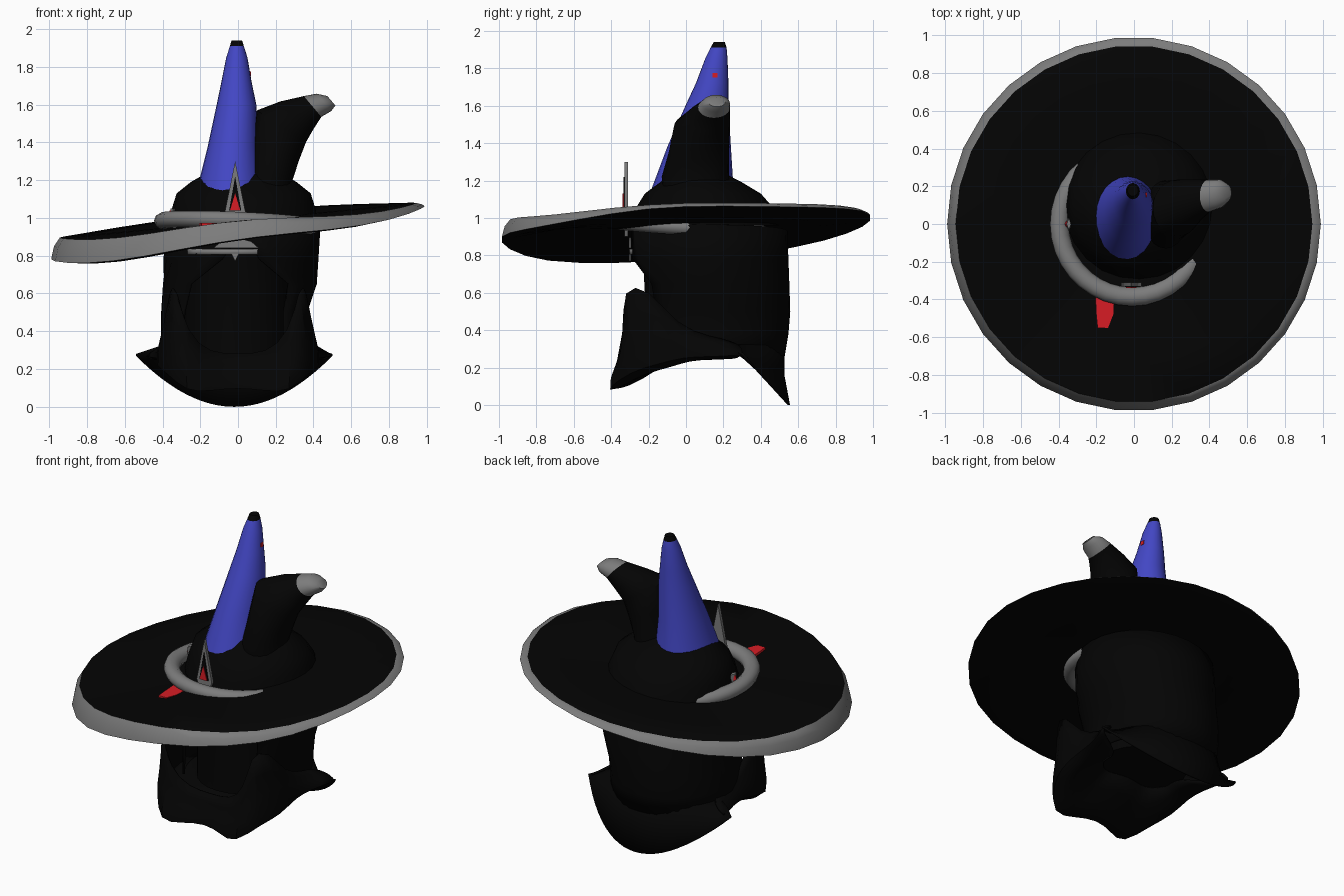
import bpy, math
from math import sin, cos, pi, radians
from mathutils import Vector, Matrix

if "Cube" in bpy.data.objects:
    bpy.data.objects.remove(bpy.data.objects["Cube"])


def mat(name, r, g, b):
    m = bpy.data.materials.new(name)
    m.diffuse_color = (r, g, b, 1)
    m.use_nodes = True
    m.node_tree.nodes["Principled BSDF"].inputs["Base Color"].default_value = m.diffuse_color
    return m


BLACK = mat("black_cloth", .0012, .0012, .0012)
GREY = mat("grey_trim", .2, .2, .2)
BLUE = mat("blue_horn", .055, .062, .55)
RED = mat("red_accent", .68, .012, .018)


def make(name, verts, faces, mats, rule=None, solid=0, sub=0, angle=50):
    me = bpy.data.meshes.new(name)
    me.from_pydata([tuple(v) for v in verts], [], faces)
    ob = bpy.data.objects.new(name, me)
    bpy.context.collection.objects.link(ob)
    for m in mats:
        me.materials.append(m)
    if rule:
        for p in me.polygons:
            p.material_index = rule(p)
    bpy.ops.object.select_all(action='DESELECT')
    ob.select_set(True)
    bpy.context.view_layer.objects.active = ob
    bpy.ops.object.mode_set(mode='EDIT')
    bpy.ops.mesh.select_all(action='SELECT')
    bpy.ops.mesh.normals_make_consistent(inside=False)
    bpy.ops.object.mode_set(mode='OBJECT')
    bpy.ops.object.shade_smooth_by_angle(angle=radians(angle))
    if sub:
        ob.modifiers.new("round", 'SUBSURF').levels = sub
    if solid:
        s = ob.modifiers.new("thick", 'SOLIDIFY')
        s.thickness, s.offset = solid, 0
    return ob


def grid(name, rows, mats, closed=False, loop=False, caps=False, **kw):
    """Skin rows of points; closed joins each row, loop joins last row to first."""
    n, m = len(rows[0]), len(rows)
    faces = []
    for i in range(m if loop else m - 1):
        for j in range(n if closed else n - 1):
            a, b, k = i * n, (i + 1) % m * n, (j + 1) % n
            faces.append((a + j, a + k, b + k, b + j))
    if caps:
        faces += [tuple(range(n))[::-1], tuple(range((m - 1) * n, m * n))]
    return make(name, [p for r in rows for p in r], faces, mats, **kw)


def ring(cx, cy, cz, rx, ry, tilt=0, n=24):
    rot = Matrix.Rotation(radians(tilt), 3, 'Y')
    return [Vector((cx, cy, cz)) + rot @ Vector((rx * cos(2 * pi * i / n), ry * sin(2 * pi * i / n), 0))
            for i in range(n)]


def plate(name, pts, y, th, m):
    """Flat outline in x,z, thickened along y."""
    grid(name, [[(x, y + s * th / 2, z) for x, z in pts] for s in (-1, 1)], [m], closed=True, caps=True)


# wavy tilted brim, grey edge turned down at the front and left
N = 30
rows = []
for i in range(N):
    t = 2 * pi * i / N
    rim = .99 + .092 * cos(t) + .03 * sin(t) - .01 * cos(2 * t) + .007 * cos(4 * t) * (1 - sin(t))
    drop = max(.018, .064 - .05 * cos(t) - .035 * sin(t))
    z = lambda r: .985 + (rim - .985) * r / .94
    prof = [(.20, z(.2)), (.5, z(.5)), (.75, z(.75)), (.945, rim), (.975, rim - drop * .4),
            (.99, rim - drop), (.93, rim - drop * .9 - .015), (.7, z(.7) - .055), (.45, z(.45) - .055),
            (.20, z(.2) - .05)]
    rows.append([(r * cos(t), r * sin(t), h) for r, h in prof])
brim = grid("hat_brim", rows, [BLACK, GREY], closed=True, loop=True)
for p in brim.data.polygons:
    rs = [math.hypot(*brim.data.vertices[v].co[:2]) for v in p.vertices]
    p.material_index = int(min(rs) > .94)

# crown dome
grid("hat_crown", [ring(.03, .1, .96, .40, .40), ring(.03, .1, 1.05, .38, .37),
                   ring(.03, .09, 1.13, .355, .31), ring(.03, .08, 1.19, .28, .22),
                   ring(.03, .06, 1.23, .21, .16), ring(.03, .06, 1.25, .1, .08)],
     [BLACK], closed=True, caps=True)

# bent black point with grey end
grid("bent_point", [ring(.16, .06, 1.1, .16, .18), ring(.17, .05, 1.22, .12, .18, 12),
                    ring(.2, .07, 1.36, .135, .16, 24), ring(.23, .085, 1.485, .155, .15, 33),
                    ring(.31, .12, 1.54, .115, .115, 42), ring(.395, .15, 1.59, .072, .085, 50),
                    ring(.455, .16, 1.612, .06, .075, 50), ring(.495, .165, 1.62, .033, .045, 50)],
     [BLACK, GREY], closed=True, caps=True,
     rule=lambda p: int(p.center.x > .37 and .77 * p.center.x + .64 * p.center.z > 1.327))

# tall blue horn with dark tip
grid("blue_horn", [ring(-.035, .03, 1.1, .19, .235, 0), ring(-.033, .045, 1.22, .167, .205),
                   ring(-.026, .07, 1.38, .134, .17), ring(-.008, .112, 1.6, .105, .115),
                   ring(-.008, .14, 1.72, .08, .087), ring(-.006, .162, 1.85, .056, .06),
                   ring(-.006, .174, 1.91, .037, .043), ring(-.006, .178, 1.94, .028, .03)],
     [BLUE, BLACK], closed=True, caps=True, rule=lambda p: int(p.center.z > 1.9))
plate("horn_dot", [(.05, 1.75), (.068, 1.75), (.068, 1.775), (.05, 1.775)], .155, .025, RED)

# tilted grey band poking through the brim
rows = []
for i in range(36):
    t = 2 * pi * i / 36
    row = []
    for j in range(10):
        u = 2 * pi * j / 10
        r = .385 + .05 * cos(u)
        x, y = r * cos(t) - .01, r * sin(t)
        row.append((x, y, .967 - .04 * x - .055 * y + .045 * sin(u)))
    rows.append(row)
grid("hat_band", rows, [GREY], closed=True, loop=True)

# spike ornament at the front
plate("front_spike", [(-.015, 1.3), (.04, 1.03), (-.015, .9), (-.07, 1.03)], -.32, .02, GREY)
plate("spike_inset", [(-.015, 1.22), (.017, 1.04), (-.047, 1.04)], -.332, .006, BLACK)
plate("spike_gem", [(-.015, 1.13), (.012, 1.04), (-.042, 1.04)], -.337, .006, RED)

# side ornament and red tongue on the brim
grid("side_clasp", [ring(-.345, .0, 1.0, .02, .035, n=4), ring(-.345, 0, 1.05, .012, .03, n=4)],
     [GREY], closed=True, caps=True)
grid("side_gem", [ring(-.36, .0, 1.0, .012, .02, n=4), ring(-.355, 0, 1.04, .006, .01, n=4)],
     [RED], closed=True, caps=True)
grid("red_tongue", [[(cx + sx * w, y, .957 + sz * .015) for sx, sz in ((-1, -1), (1, -1), (1, 1), (-1, 1))]
                    for cx, y, w in ((-.155, -.38, .05), (-.155, -.48, .045), (-.165, -.55, .028))],
     [RED], closed=True, caps=True)


# hood, open at the face
def arc(cx, cy, rx, ry, zf, gap, n=28):
    out = []
    for i in range(n + 1):
        t = radians(-90 + gap + (360 - 2 * gap) * i / n)
        x, y = cx + rx * cos(t), cy + ry * sin(t)
        out.append((x, y, zf(x)))
    return out


top = lambda x: .93 + .08 * x
grid("hood", [arc(-.02, .13, .38, .39, lambda x: .26, 50), arc(-.025, .14, .375, .40, lambda x: .38, 46),
              arc(-.02, .14, .38, .41, lambda x: .5, 44), arc(.01, .135, .40, .41, lambda x: .65, 40),
              arc(.015, .125, .405, .415, lambda x: .78, 14), arc(.025, .125, .405, .41, top, 0)],
     [BLACK], solid=.015)

# face covering inside the hood
grid("face_cover", [ring(0, .06, .27, .28, .28), ring(0, .06, .6, .28, .28), ring(0, .06, .78, .28, .29),
                    ring(0, .06, .9, .29, .3)], [BLACK], closed=True, caps=True)

# grey lining showing under the brim front
grid("brow_lining", [[(.265 * a / 6, -.302 + .13 * (a / 6) ** 2, z) for a in range(-6, 7)]
                     for z in (.805, .835)], [GREY], solid=.008)
plate("brow_badge", [(-.13, .84), (.11, .84), (.07, .875), (-.01, .895), (-.09, .875)], -.3, .012, GREY)
plate("brow_point", [(-.035, .81), (.005, .81), (-.015, .77)], -.3, .012, GREY)

# back neck flap sweeping down to the ground
upper, mid, lower = [], [], []
for i in range(-12, 13):
    a = i / 12
    u = Vector((-.02 + .39 * sin(a * 1.35), .13 + .39 * cos(a * 1.35), .32))
    l = Vector((-.02 + .52 * a, .3 + .25 * (1 - a * a), .275 * a ** 2))
    upper.append(u)
    lower.append(l)
    mid.append(u.lerp(l, .5) - Vector((0, .015, 0)))
grid("neck_flap", [upper, mid, lower], [BLACK], solid=.012)

# front collar: high at the cheeks, sagging in the middle, wrapping back to the flap corners
half = [((0, -.29, .28), (0, -.37, .08)), ((.15, -.29, .28), (.15, -.42, .06)),
        ((.27, -.32, .38), (.28, -.48, .04)), ((.33, -.345, .64), (.39, -.32, .14)),
        ((.36, -.2, .63), (.45, -.18, .18)), ((.37, -.05, .42), (.44, -.02, .25)),
        ((.37, .13, .36), (.45, .13, .255)), ((.37, .25, .34), (.51, .3, .265))]
full = [tuple((-x, y, z) for x, y, z in s) for s in half[:0:-1]] + half
rows = [[s[0] for s in full],
        [tuple(Vector(s[0]).lerp(Vector(s[1]), .55) + Vector((0, .03, 0))) for s in full],
        [s[1] for s in full],
        [(s[1][0] * .82, s[1][1] * .7 + .04, s[1][2] * .55 + .1) for s in full],
        [(s[1][0] * .55, s[1][1] * .3 + .06, .265) for s in full]]
collar = grid("front_collar", rows, [BLACK], solid=.012, sub=1)
